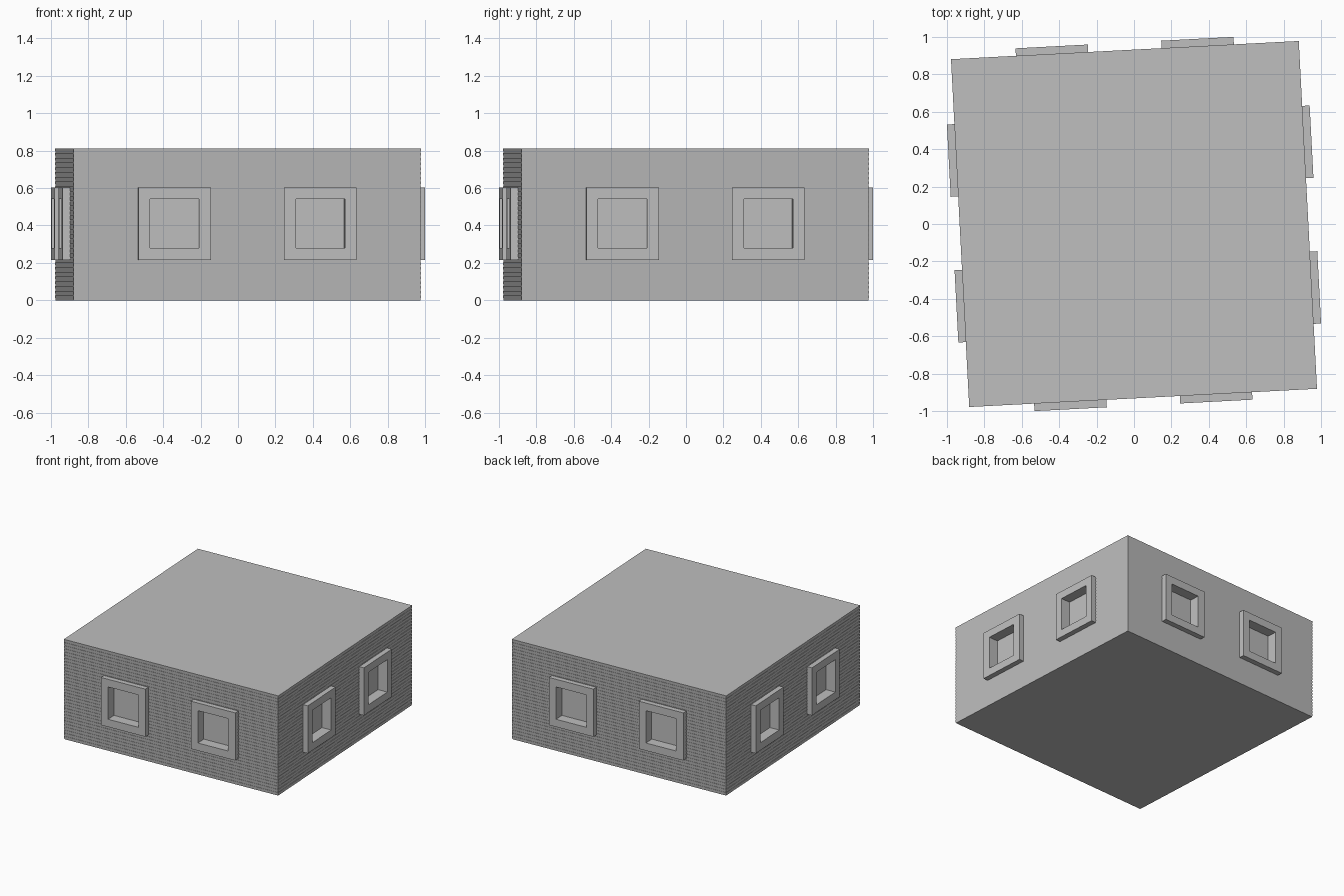
import bpy, bmesh, math
from mathutils import Matrix, Vector

cube = bpy.data.objects.get("Cube")
if cube:
    bpy.data.objects.remove(cube, do_unlink=True)

HALF, HEIGHT = 0.931, 0.812        # wall half width and height
BOARDS, STEP = 32, 0.0025          # shallow horizontal siding
FRONT, PANE = 0.971, 0.89          # frame face and recessed pane depth
OUTER, INNER = 0.1935, 0.1315      # frame half sizes
OFFSET, WINDOW_Z = 0.39, 0.41
TURN = Matrix.Rotation(math.radians(3), 4, "Z")

grey = bpy.data.materials.new("plain_grey")
grey.use_nodes = True
grey.diffuse_color = (0.52, 0.52, 0.52, 1)
grey.node_tree.nodes["Principled BSDF"].inputs["Base Color"].default_value = grey.diffuse_color


def finish(name, bm):
    """Turn a bmesh into a named grey object, rotated with the building."""
    bmesh.ops.recalc_face_normals(bm, faces=bm.faces)
    bm.transform(TURN)
    mesh = bpy.data.meshes.new(name)
    bm.to_mesh(mesh)
    bm.free()
    mesh.materials.append(grey)
    obj = bpy.data.objects.new(name, mesh)
    bpy.context.collection.objects.link(obj)
    return obj


def square(bm, half, place):
    """Four corner vertices of a square, positioned by a function."""
    return [bm.verts.new(place(a * half, b * half))
            for a, b in ((-1, -1), (1, -1), (1, 1), (-1, 1))]


def bridge(bm, low, high):
    for i in range(4):
        j = (i + 1) % 4
        bm.faces.new((low[i], low[j], high[j], high[i]))


# Building block with stepped siding
bm = bmesh.new()
rings = []
for i in range(BOARDS):
    for half, level in ((HALF - STEP, i), (HALF, i + 1)):
        z = HEIGHT * level / BOARDS
        rings.append(square(bm, half, lambda a, b: Vector((a, b, z))))
for low, high in zip(rings, rings[1:]):
    bridge(bm, low, high)
bm.faces.new(rings[0])
bm.faces.new(rings[-1])
building = finish("building_block", bm)

# Windows: two on each wall, plus the cutter for their pockets
cutter_bm = bmesh.new()
for wall, side in enumerate(("front", "left", "back", "right")):
    spin = Matrix.Rotation(wall * math.pi / 2, 4, "Z")
    for number, x in enumerate((-OFFSET, OFFSET), 1):
        def at(depth):
            return lambda a, b: spin @ Vector((x + a, -depth, WINDOW_Z + b))

        # Square tube frame, its back buried in the wall
        bm = bmesh.new()
        loops = [square(bm, half, at(depth)) for half, depth in
                 ((OUTER, FRONT), (INNER, FRONT), (INNER, PANE - 0.01), (OUTER, PANE - 0.01))]
        for k in range(4):
            bridge(bm, loops[k], loops[(k + 1) % 4])
        finish(f"{side}_window_frame_{number}", bm)

        # Pocket whose floor is the pane
        near = square(cutter_bm, INNER + 0.02, at(FRONT + 0.05))
        far = square(cutter_bm, INNER + 0.02, at(PANE))
        bridge(cutter_bm, near, far)
        cutter_bm.faces.new(near)
        cutter_bm.faces.new(far)

cutter = finish("window_cutter", cutter_bm)
cutter.hide_render = True
cutter.hide_viewport = True
cutter.display_type = "WIRE"

cut = building.modifiers.new("window_pockets", "BOOLEAN")
cut.operation = "DIFFERENCE"
cut.solver = "EXACT"
cut.object = cutter
